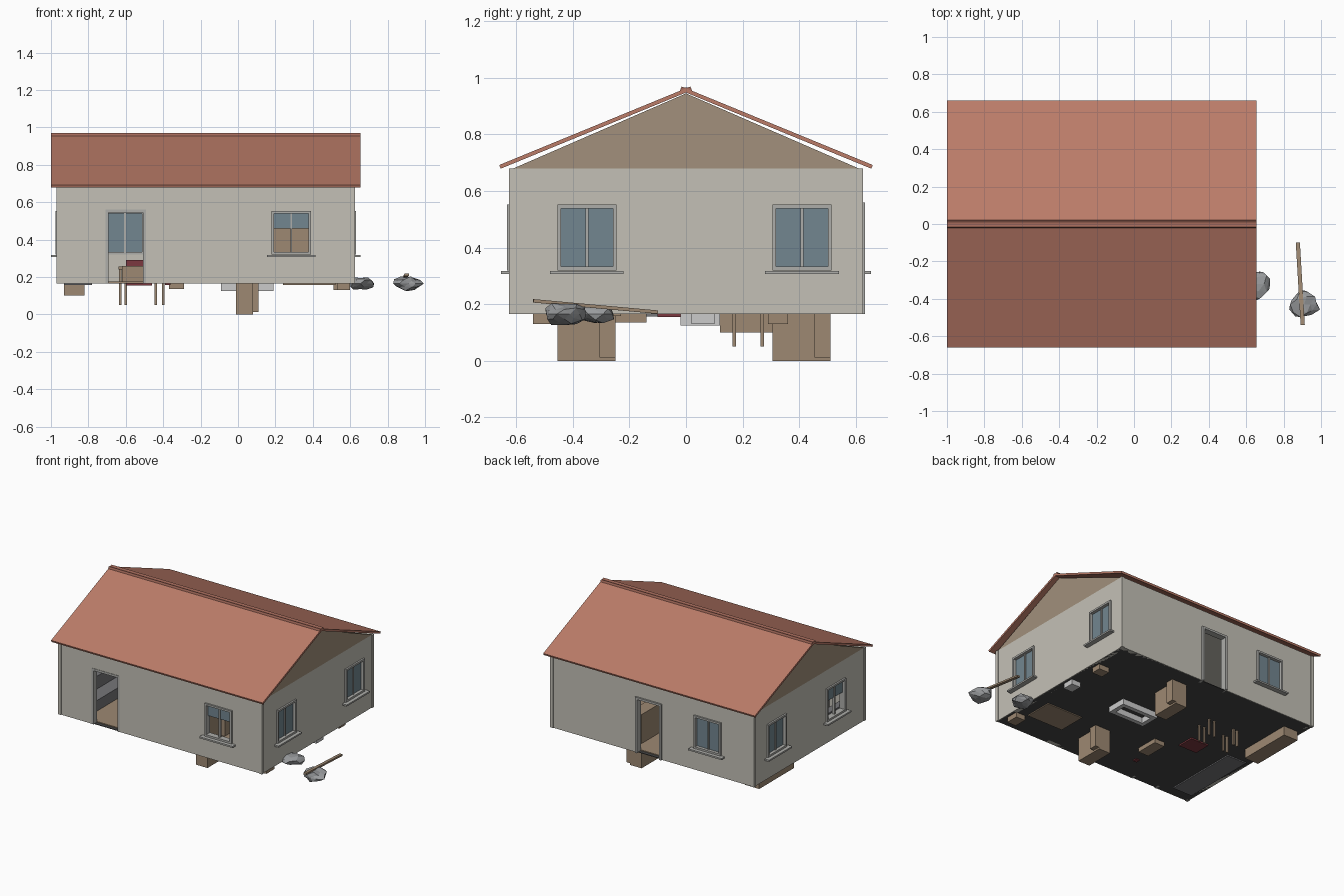
import bpy, bmesh, math, random
from mathutils import Vector, Matrix

if "Cube" in bpy.data.objects:
    bpy.data.objects.remove(bpy.data.objects["Cube"])
random.seed(4)

def mat(name, r, g, b):
    m = bpy.data.materials.new(name)
    m.diffuse_color = (r, g, b, 1)
    m.use_nodes = True
    m.node_tree.nodes["Principled BSDF"].inputs["Base Color"].default_value = m.diffuse_color
    return m

PLASTER = mat("plaster", .55, .53, .47)
FRAME = mat("window_paint", .42, .42, .40)
GLASS = mat("glass", .17, .24, .28)
TILE = mat("roof_tile", .50, .20, .14)
RIDGE = mat("ridge_tile", .36, .14, .10)
WOOD = mat("wood", .34, .25, .17)
GABLE = mat("gable_boards", .36, .28, .20)
DARK = mat("underside", .06, .06, .06)
RED = mat("red_fabric", .20, .04, .05)
ROCK = mat("rock", .32, .33, .34)
WHITE = mat("white_paint", .65, .66, .65)
SOFA = mat("grey_fabric", .18, .18, .19)

def finish(name, bm, m):
    bmesh.ops.recalc_face_normals(bm, faces=bm.faces)
    me = bpy.data.meshes.new(name)
    bm.to_mesh(me)
    bm.free()
    me.materials.append(m)
    o = bpy.data.objects.new(name, me)
    bpy.context.collection.objects.link(o)
    return o

def add_box(bm, x0, x1, y0, y1, z0, z1):
    c = Matrix.Translation(((x0+x1)/2, (y0+y1)/2, (z0+z1)/2))
    s = Matrix.Diagonal((abs(x1-x0), abs(y1-y0), abs(z1-z0), 1))
    bmesh.ops.create_cube(bm, size=1, matrix=c @ s)

def boxes(name, m, *items):
    bm = bmesh.new()
    for b in items:
        add_box(bm, *b)
    return finish(name, bm, m)

def prism(name, m, yz, x0, x1):
    bm = bmesh.new()
    f = bm.faces.new([bm.verts.new((x0, y, z)) for y, z in yz])
    r = bmesh.ops.extrude_face_region(bm, geom=[f])
    bmesh.ops.translate(bm, vec=(x1-x0, 0, 0),
                        verts=[v for v in r["geom"] if isinstance(v, bmesh.types.BMVert)])
    return finish(name, bm, m)

X0, X1, Y, Z0, Z1, T = -.965, .62, .62, .165, .68, .03

# Wall-local box (along, outward depth, z) to world box
def local(side, s0, s1, d0, d1, z0, z1):
    if side == "front": return (s0, s1, -Y-d1, -Y-d0, z0, z1)
    if side == "back": return (s0, s1, Y+d0, Y+d1, z0, z1)
    if side == "right": return (X1+d0, X1+d1, s0, s1, z0, z1)
    return (X0-d1, X0-d0, s0, s1, z0, z1)

# Wall panels around openings (centre, width, bottom, top)
def wall(side, a, b, openings):
    parts, s = [], a
    for c, w, lo, hi in sorted(openings):
        parts.append(local(side, s, c-w/2, -T, 0, Z0, Z1))
        parts.append(local(side, c-w/2, c+w/2, -T, 0, hi, Z1))
        if lo > Z0 + .01:
            parts.append(local(side, c-w/2, c+w/2, -T, 0, Z0, lo))
        s = c + w/2
    parts.append(local(side, s, b, -T, 0, Z0, Z1))
    boxes(side + "_wall", PLASTER, *parts)

def window(side, c, pane_bottom=.33):
    L = lambda *v: local(side, *v)
    h, f, lo, hi = .105, .013, .32, .552
    boxes(side + "_window_frame", FRAME,
          L(c-h, c-h+f, -T, .012, lo, hi), L(c+h-f, c+h, -T, .012, lo, hi),
          L(c-h+f, c+h-f, -T, .012, hi-f, hi), L(c-h+f, c+h-f, -T, .012, lo, lo+f),
          L(c-.005, c+.005, -.022, -.002, lo+f, hi-f))
    boxes(side + "_window_sill", FRAME, L(c-.13, c+.13, -.01, .034, .307, .318))
    boxes(side + "_window_glass", GLASS, L(c-h+f, c+h-f, -.015, -.010, pane_bottom, hi-f))

WIN = lambda c: (c, .21, .32, .552)
wall("front", X0, X1, [(-.60, .20, Z0, .55), WIN(.285)])
wall("back", X0, X1, [(-.145, .19, Z0, .55), WIN(-.605)])
wall("right", -Y+T, Y-T, [WIN(-.35), WIN(.41)])
wall("left", -Y+T, Y-T, [WIN(-.29), WIN(.37)])
for side, c, pane in (("front", .285, .46), ("back", -.605, .33), ("right", -.35, .33),
                      ("right", .41, .33), ("left", -.29, .45), ("left", .37, .33)):
    window(side, c, pane)

# Door frames
for side, c, w, out in (("front", -.60, .20, .003), ("back", -.145, .19, .012)):
    boxes(side + "_door_frame", FRAME,
          *[local(side, c+k*w/2-.008, c+k*w/2+.008, -T-.003, out, Z0, .55) for k in (-1, 1)],
          local(side, c-w/2-.008, c+w/2+.008, -T-.003, out, .545, .56))

# Corner trims
boxes("corner_trims", PLASTER,
      *[(x-.011, x+.011, y-.011, y+.011, Z0, Z1) for x in (X0+.006, X1-.006) for y in (-Y+.006, Y-.006)])

# Floor and ceiling
boxes("floor_underside", DARK, (X0+.005, X1-.005, -Y+.005, Y-.005, .165, .169))
boxes("floor_boards", WOOD, (X0+T, X1-T, -Y+T, Y-T, .169, .175))
boxes("ceiling", PLASTER, (X0+T, X1-T, -Y+T, Y-T, .668, .678))

# Gables and roof
for n, x in (("right_gable", X1-.02), ("left_gable", X0)):
    prism(n, GABLE, [(-.61, .68), (.61, .68), (0, .945)], x, x+.02)
for n, k in (("front_roof", -1), ("back_roof", 1)):
    prism(n, TILE, [(0, .948), (k*.655, .679), (k*.66, .692), (0, .963)], -1, .655)
prism("ridge_cap", RIDGE, [(-.022, .952), (.022, .952), (.016, .969), (.006, .966), (-.006, .966), (-.016, .969)], -1, .655)

# Furniture, sunk through the floor
for i, y in enumerate((-.455, .305)):
    boxes(f"tall_cabinet_{i}", WOOD, (-.01, .08, y, y+.205, 0, .38), (.08, .11, y+.15, y+.205, .012, .38))
boxes("table_frame", WHITE, (-.09, .19, -.02, .01, .125, .25), (-.09, .19, .09, .12, .125, .25),
      (-.09, -.06, .01, .09, .125, .25), (.16, .19, .01, .09, .125, .25))
boxes("small_stools", WOOD, (.51, .59, .29, .36, .13, .24), (.53, .60, -.54, -.45, .13, .24))
boxes("white_box", WHITE, (.53, .60, .02, .10, .13, .25))
boxes("bed", WOOD, (.24, .52, -.43, -.23, .158, .23))
boxes("bench", WOOD, (-.37, -.29, -.30, -.14, .135, .24))
boxes("red_armchair", RED, (-.60, -.46, -.10, .02, .155, .29))
boxes("red_cushion", RED, (-.39, -.36, -.44, -.41, .158, .19))
boxes("dining_table", WOOD, *[(x-.006, x+.006, y-.006, y+.006, .05, .25) for x in (-.63, -.60, -.44, -.40)
      for y in (.17, .27)], (-.64, -.39, .15, .29, .24, .255))
boxes("sideboard", WOOD, (-.93, -.82, .12, .51, .10, .33))
boxes("sofa", SOFA, (-.93, -.78, -.54, 0, .157, .25), (-.93, -.88, -.54, 0, .25, .34))
boxes("wardrobe", WOOD, (.15, .45, .45, .58, .17, .46))
boxes("side_table", WOOD, (-.62, -.50, -.28, -.18, .175, .26))

# Rubble and loose plank outside
def rock(name, loc, size):
    bm = bmesh.new()
    bmesh.ops.create_icosphere(bm, subdivisions=2, radius=1)
    for v in bm.verts:
        v.co *= random.uniform(.72, 1.08)
        v.co = Vector(loc) + Vector([a*b for a, b in zip(v.co, size)])
    finish(name, bm, ROCK)

rock("rock_near", (.655, -.32, .165), (.075, .085, .037))
rock("rock_far", (.91, -.43, .165), (.085, .085, .042))
a, b = Vector((.876, -.10, .172)), Vector((.902, -.54, .212))
bm = bmesh.new()
bmesh.ops.create_cube(bm, size=1, matrix=Matrix.Translation((a+b)/2)
                      @ (b-a).to_track_quat('Y', 'Z').to_matrix().to_4x4()
                      @ Matrix.Diagonal((.022, (b-a).length, .012, 1)))
finish("loose_plank", bm, WOOD)
